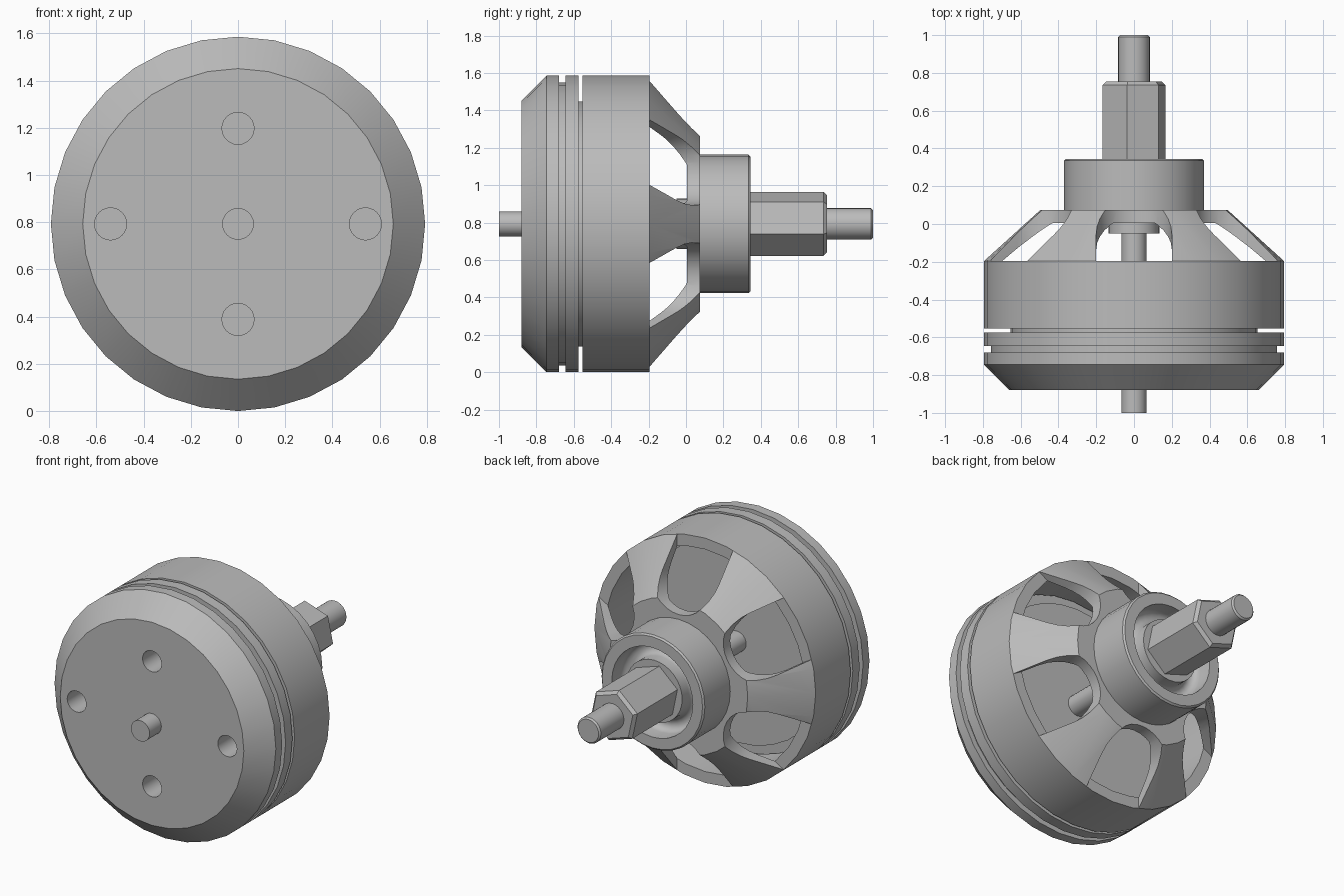
import bpy, bmesh, math
from mathutils import Matrix, Vector

if "Cube" in bpy.data.objects:
    bpy.data.objects.remove(bpy.data.objects["Cube"], do_unlink=True)

R = 0.793                       # outer radius, also the axis height
CENTRE = Vector((0, 0, R))

metal = bpy.data.materials.new("grey metal")
metal.use_nodes = True
grey = (0.5, 0.5, 0.5, 1)
metal.diffuse_color = grey
metal.node_tree.nodes["Principled BSDF"].inputs["Base Color"].default_value = grey


def finish(bm, name):
    """Turn a bmesh into a named metal object."""
    bmesh.ops.remove_doubles(bm, verts=bm.verts, dist=1e-5)
    bmesh.ops.recalc_face_normals(bm, faces=bm.faces)
    mesh = bpy.data.meshes.new(name)
    bm.to_mesh(mesh)
    bm.free()
    mesh.materials.append(metal)
    obj = bpy.data.objects.new(name, mesh)
    bpy.context.collection.objects.link(obj)
    return obj


def smooth(obj):
    bpy.ops.object.select_all(action="DESELECT")
    obj.select_set(True)
    bpy.context.view_layer.objects.active = obj
    bpy.ops.object.shade_smooth_by_angle(angle=math.radians(30))


def lathe(name, profile, sides=32, turn=0.0, closed=False):
    """Revolve (radius, y) points about the motor axis."""
    bm = bmesh.new()
    pts = list(profile)
    if closed:
        pts.append(pts[0])
    else:
        pts = [(0, pts[0][1])] + pts + [(0, pts[-1][1])]
    rings = []
    for r, y in pts:
        if r == 0:
            rings.append([bm.verts.new(CENTRE + Vector((0, y, 0)))])
            continue
        angles = [turn + math.tau * i / sides for i in range(sides)]
        rings.append([bm.verts.new(CENTRE + Vector((r * math.cos(a), y, r * math.sin(a))))
                      for a in angles])
    for a, b in zip(rings, rings[1:]):
        if len(a) == 1:
            bm.faces.new(a[::-1] + b) if len(b) > 1 else None
        elif len(b) == 1:
            bm.faces.new(a)
        else:
            for i in range(sides):
                j = (i + 1) % sides
                bm.faces.new((a[i], a[j], b[j], b[i]))
    loose = [v for v in bm.verts if not v.link_faces]
    bmesh.ops.delete(bm, geom=loose, context="VERTS")
    # flat end caps keep no centre point
    centres = [v for v in bm.verts if (v.co - CENTRE).xz.length < 1e-6]
    bmesh.ops.dissolve_verts(bm, verts=centres)
    return finish(bm, name)


def prism(bm, outline, y0, y1):
    """Extrude an (x, z) outline along y."""
    ends = [[bm.verts.new(CENTRE + Vector((x, y, z))) for x, z in outline]
            for y in (y0, y1)]
    bm.faces.new(ends[0])
    bm.faces.new(ends[1][::-1])
    n = len(outline)
    for i in range(n):
        j = (i + 1) % n
        bm.faces.new((ends[0][j], ends[0][i], ends[1][i], ends[1][j]))


def cut(obj, cutter):
    """Subtract the cutter and discard it."""
    cutter.hide_render = True
    mod = obj.modifiers.new("cut", "BOOLEAN")
    mod.operation = "DIFFERENCE"
    mod.solver = "EXACT"
    mod.object = cutter
    bpy.context.view_layer.objects.active = obj
    bpy.ops.object.modifier_apply(modifier=mod.name)
    bpy.data.objects.remove(cutter, do_unlink=True)


# Front mount with its grooves and the inner plug behind it
mount = lathe("front_mount", [
    (0.658, -0.88), (R, -0.745), (R, -0.68), (0.757, -0.68), (0.757, -0.645),
    (R, -0.645), (R, -0.575), (0.655, -0.575), (0.655, -0.52)])

# Four blind screw holes in the mount
bm = bmesh.new()
for x, z in ((0.54, 0), (-0.54, 0), (0, 0.405), (0, -0.405)):
    prism(bm, [(x + 0.068 * math.cos(math.tau * i / 24),
                z + 0.068 * math.sin(math.tau * i / 24)) for i in range(24)], -1, -0.65)
cut(mount, finish(bm, "screw_hole_cutter"))

# Rotating bell wall
bell = lathe("bell", [(R, -0.553), (R, -0.195), (0.72, -0.195), (0.72, -0.553)], closed=True)

# Conical crown with six round-ended windows, leaving six spokes
crown = lathe("spoked_crown", [
    (0.45, 0.005), (0.72, -0.195), (R, -0.195), (0.495, 0.075)])
bm = bmesh.new()
arc = [math.pi + math.pi * i / 14 for i in range(15)]
slot = [(0.2 * math.cos(a), 0.6 + 0.2 * math.sin(a)) for a in arc]
slot += [(0.2, 1.0), (-0.2, 1.0)]
for k in range(6):
    spin = Matrix.Rotation(math.tau * k / 6, 2)
    prism(bm, [tuple(spin @ Vector(p)) for p in slot], -0.3, 0.2)
cut(crown, finish(bm, "window_cutter"))

# Rear hub: raised lip around a rounded recess and a collar
recess = [(0.245 + 0.045 * math.cos(a), 0.26 + 0.045 * math.sin(a))
          for a in (-math.pi * i / 8 for i in range(9))]
hub = lathe("rear_hub", [(0.37, 0.075), (0.37, 0.335), (0.36, 0.345), (0.29, 0.345)]
            + recess + [(0.2, 0.325)])

# Bearing boss under the crown
boss = lathe("bearing_boss", [(0.135, -0.05), (0.135, 0.02)])

# Shaft, hexagonal nut and threaded tip
shaft = lathe("shaft", [(0.067, -1), (0.067, 0.05)], sides=24)
nut = lathe("hex_nut", [(0.175, 0.3), (0.175, 0.735), (0.155, 0.755)],
            sides=6, turn=math.radians(42))
tip = lathe("shaft_tip", [(0.084, 0.7), (0.084, 0.99), (0.074, 1)], sides=24)

for part in (mount, bell, crown, hub, boss, shaft, tip):
    smooth(part)
